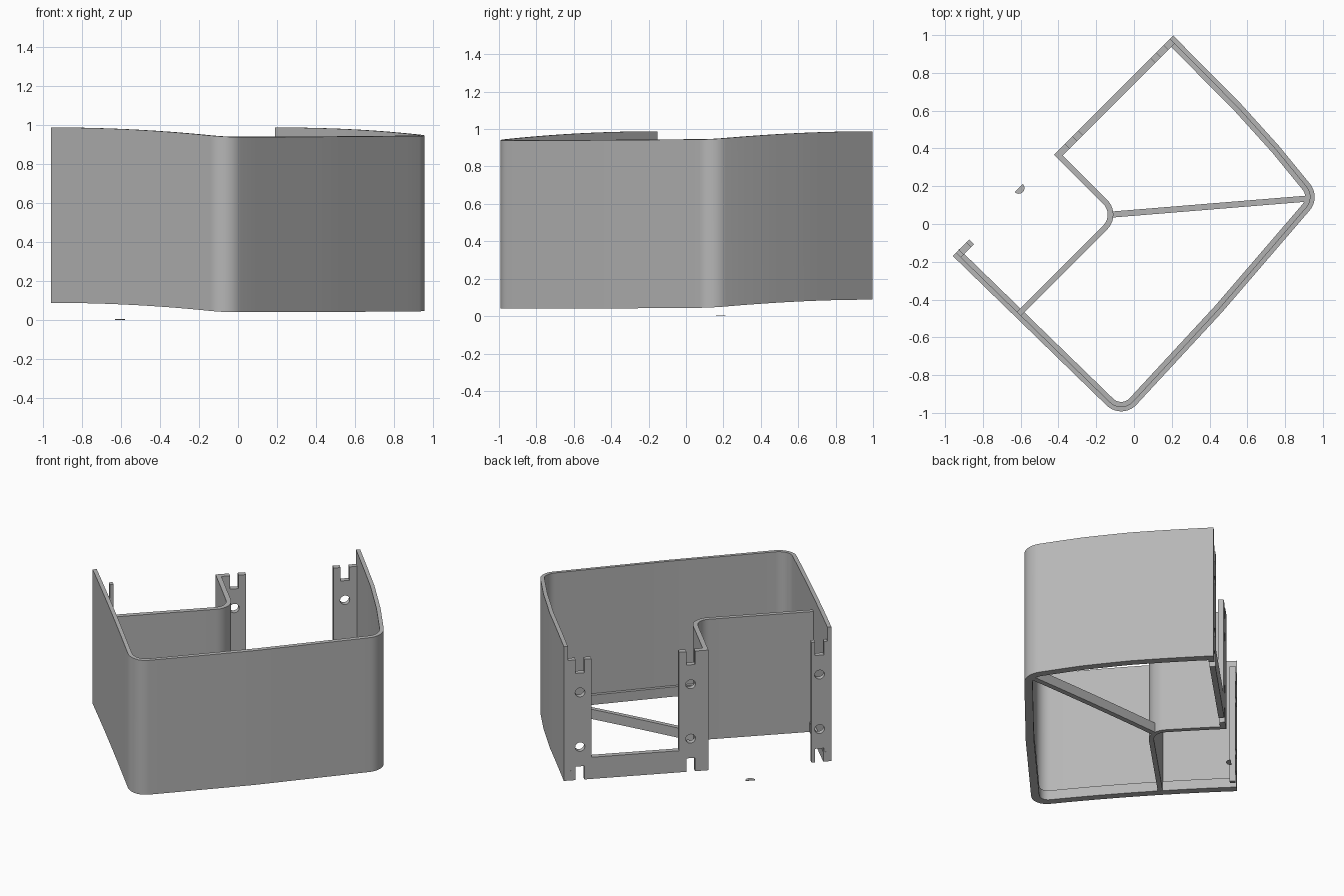
import bpy, bmesh
from math import pi, sin, cos, sqrt
from mathutils import Vector

if "Cube" in bpy.data.objects:
    bpy.data.objects.remove(bpy.data.objects["Cube"])

grey = bpy.data.materials.new("plain grey")
grey.use_nodes = True
colour = (0.47, 0.47, 0.47, 1)
grey.diffuse_color = colour
grey.node_tree.nodes["Principled BSDF"].inputs["Base Color"].default_value = colour

BACK = 0.559      # depth of the open back plane
HEIGHT = 0.805    # height of the inner wall and the end plates
LIP = 0.065       # height of the thick base lip


def floor_z(w):
    """Bottom edge: rises in a gentle arc towards the back."""
    return max(0.04, 0.088 - 0.032 * (BACK - w) ** 2)


def finish(ob, angle=0.5):
    bpy.ops.object.select_all(action='DESELECT')
    ob.select_set(True)
    bpy.context.view_layer.objects.active = ob
    if ob.type == 'CURVE':
        bpy.ops.object.convert(target='MESH')
        ob = bpy.context.object
    ob.data.materials.clear()
    ob.data.materials.append(grey)
    bpy.ops.object.shade_smooth_by_angle(angle=angle)


def rounded(points, radii, steps=10):
    """Polyline with filleted corners and subdivided straight runs."""
    pts = [Vector(p) for p in points]
    out = [pts[0]]
    for i in range(1, len(pts)):
        p, r = pts[i], radii.get(i, 0)
        if r:
            a = (pts[i - 1] - p).normalized()
            b = (pts[i + 1] - p).normalized()
            half = a.angle(b) / 2
            reach = r * cos(half) / sin(half)
            mid = p + (a + b).normalized() * (r / sin(half))
            s, e = p + a * reach - mid, p + b * reach - mid
            sweep = s.angle(e)
            new = [mid + (s * sin(sweep * (1 - k / steps)) + e * sin(sweep * k / steps))
                   / sin(sweep) for k in range(steps + 1)]
        else:
            new = [p]
        start = out[-1]
        n = max(1, int((new[0] - start).length / 0.1))
        out += [start.lerp(new[0], k / n) for k in range(1, n)] + new
    return out


def sweep_wall(name, path, section):
    """Sweep a closed (inward offset, height) section along a plan path."""
    bm = bmesh.new()
    rings = []
    for i, p in enumerate(path):
        before = (p - path[i - 1]).normalized() if i else None
        after = (path[i + 1] - p).normalized() if i < len(path) - 1 else None
        before, after = before or after, after or before
        t = (before + after).normalized()
        miter = Vector((-t.y, t.x)) / max(0.5, t.dot(after))
        ring = []
        for off, h in section:
            q = p + miter * off
            ring.append(bm.verts.new((q.x, q.y, floor_z(q.y) + h)))
        rings.append(ring)
    n = len(section)
    for a, b in zip(rings, rings[1:]):
        for k in range(n):
            bm.faces.new((a[k], a[(k + 1) % n], b[(k + 1) % n], b[k]))
    bm.faces.new(rings[0])
    bm.faces.new(rings[-1])
    bmesh.ops.recalc_face_normals(bm, faces=bm.faces)
    me = bpy.data.meshes.new(name)
    bm.to_mesh(me)
    bm.free()
    ob = bpy.data.objects.new(name, me)
    bpy.context.collection.objects.link(ob)
    ob.rotation_euler.z = pi / 4
    finish(ob)


def box_section(a, b, h):
    return [(a, 0), (a, h), (b, h), (b, 0)]


def circle(cx, cz, r=0.03, n=24):
    return [(cx + r * cos(2 * pi * k / n), cz + r * sin(2 * pi * k / n)) for k in range(n)]


def notch(c, z, depth):
    """Square notch, listed towards +u."""
    h = 0.027
    return [(c - h, z), (c - h, z + depth), (c + h, z + depth), (c + h, z)]


def flat_shape(name, loops, thick):
    cu = bpy.data.curves.new(name, 'CURVE')
    cu.dimensions = '2D'
    cu.fill_mode = 'BOTH'
    cu.extrude = thick / 2
    for loop in loops:
        sp = cu.splines.new('POLY')
        sp.points.add(len(loop) - 1)
        for pt, (x, y) in zip(sp.points, loop):
            pt.co = (x, y, 0, 1)
        sp.use_cyclic_u = True
    ob = bpy.data.objects.new(name, cu)
    bpy.context.collection.objects.link(ob)
    return ob


def back_plate(name, outline, hole_centres, thick=0.035):
    holes = [circle(c, z) for c in hole_centres for z in (0.22, HEIGHT - 0.22)]
    ob = flat_shape(name, [outline] + holes, thick)
    w = BACK - thick / 2
    ob.rotation_euler = (pi / 2, 0, pi / 4)
    ob.location = (-w / sqrt(2), w / sqrt(2), floor_z(BACK))
    finish(ob)


# Outer wall: thin shell with a thicker lip along its base
outer = rounded([(-0.798, BACK), (-0.78, -0.69), (0, -0.66), (0.80, -0.60),
                 (0.835, -0.25), (0.85, 0.05), (0.852, BACK)], {1: 0.11, 3: 0.11})
T = 0.025
sweep_wall("outer_wall", outer, [(0, 0), (0, 0.9), (T, 0.9), (T, LIP), (2 * T, LIP), (2 * T, 0)])

# Inner wall wrapping the open corner
inner = rounded([(-0.01, BACK), (-0.01, 0.08), (-0.775, 0.08)], {1: 0.11})
sweep_wall("inner_wall", inner, box_section(0, -0.03, HEIGHT))

# Low diagonal strut
strut = rounded([(-0.046, 0.117), (0.75, -0.559)], {})
sweep_wall("strut", strut, box_section(-0.016, 0.016, LIP))

# Back frame: two notched uprights joined by a bottom rail
D = 0.09
frame = ([(-0.04, 0)] + notch(0.07, 0, D) + notch(0.752, 0, D) + [(0.84, 0), (0.84, HEIGHT)]
         + notch(0.752, HEIGHT, -D)[::-1] + [(0.682, HEIGHT), (0.682, 0.145), (0.142, 0.145),
         (0.142, HEIGHT)] + notch(0.07, HEIGHT, -D)[::-1] + [(-0.04, HEIGHT)])
back_plate("back_frame", frame, (0.07, 0.752))

# Narrow upright at the free end of the outer wall
upright = ([(-0.79, 0)] + notch(-0.725, 0, D) + [(-0.675, 0), (-0.675, HEIGHT)]
           + notch(-0.725, HEIGHT, -D)[::-1] + [(-0.79, HEIGHT)])
back_plate("end_upright", upright, (-0.725,))

# Loose half-disc on the ground
half = [(0.03 * cos(pi * k / 12), -0.03 * sin(pi * k / 12)) for k in range(13)]
chip = flat_shape("loose_half_disc", [half], 0.004)
chip.location = (-0.61, 0.19, 0.002)
chip.rotation_euler.z = pi / 4
finish(chip)
